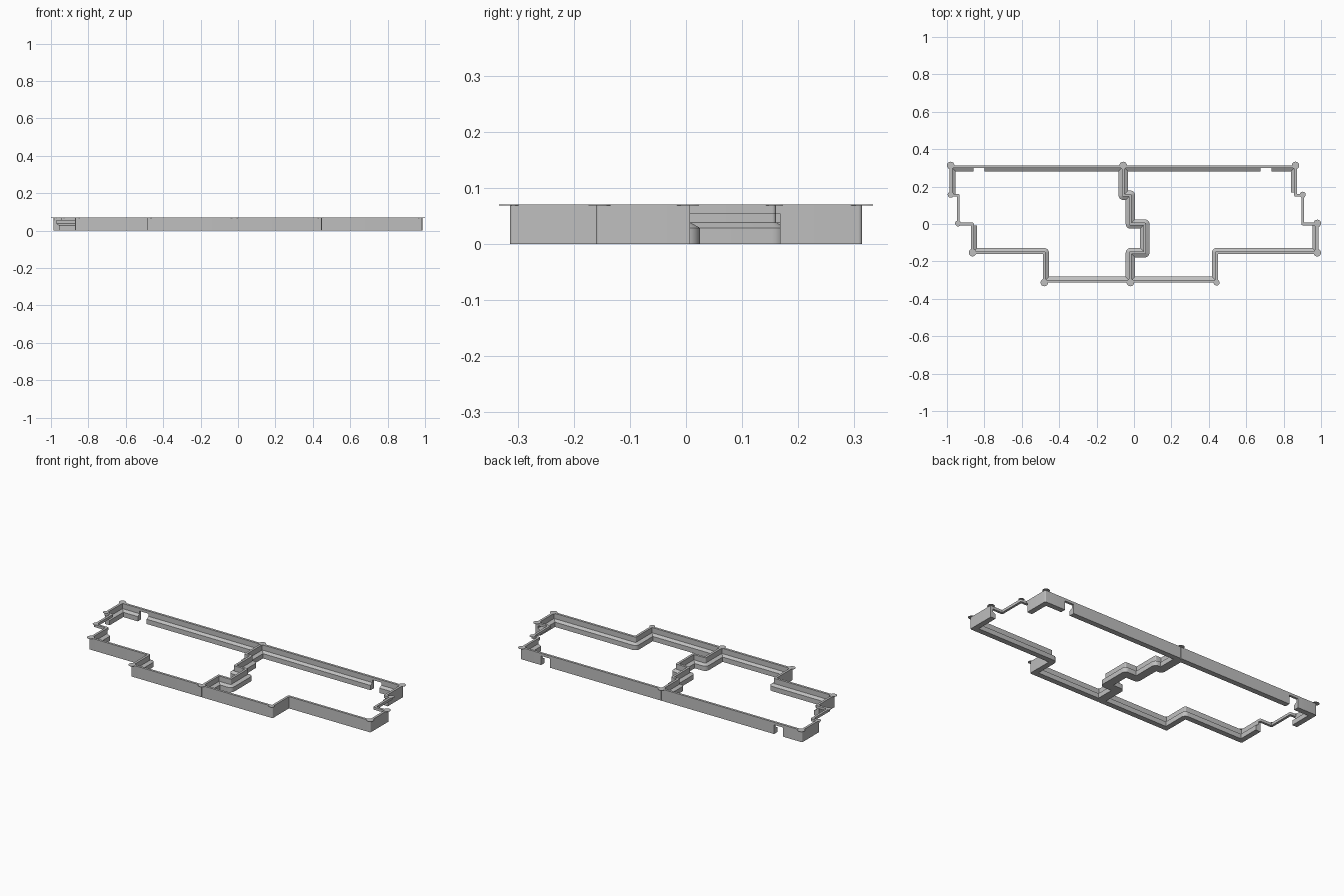
import bpy, bmesh, math
from mathutils import Vector

cube = bpy.data.objects.get("Cube")
if cube:
    bpy.data.objects.remove(cube)

grey = bpy.data.materials.new("plain grey")
grey.use_nodes = True
colour = (0.52, 0.52, 0.52, 1)
grey.diffuse_color = colour
grey.node_tree.nodes["Principled BSDF"].inputs["Base Color"].default_value = colour

# Layout: four staggered rows on a square grid
U = 0.1535
T, W = 0.007, 0.025              # half thickness of the wall, reach of the ledge
H, STRIP = 0.07, 0.0545          # top, underside of the bridging strips
LEDGE_HI, LEDGE_LO = 0.0385, 0.0285
L1 = -6.375 * U
L2, L3, L4 = L1 + U / 4, L1 + U * 3 / 4, L1 + U * 3.25
HALF = 6 * U
M1, M2, M3 = L1 + HALF, L2 + HALF, L3 + HALF
R1, R2, R3, R4 = M1 + HALF, M2 + HALF, M3 + HALF, M2 + 3 * U
TOP, BOT = 2 * U, -2 * U
SLIT = 0.002

WALL = [(-T, 0), (-T, H), (T, H), (T, LEDGE_HI), (W, LEDGE_LO), (W, 0)]
SEAM = [(-W, 0), (-W, LEDGE_LO), (-T, LEDGE_HI), (-T, H),
        (T, H), (T, LEDGE_HI), (W, LEDGE_LO), (W, 0)]
BRIDGE = [(-T, STRIP), (-T, H), (T, H), (T, STRIP)]


def finish(name, bm):
    bmesh.ops.remove_doubles(bm, verts=bm.verts, dist=1e-5)
    bmesh.ops.recalc_face_normals(bm, faces=bm.faces)
    mesh = bpy.data.meshes.new(name)
    bm.to_mesh(mesh)
    bm.free()
    mesh.materials.append(grey)
    obj = bpy.data.objects.new(name, mesh)
    bpy.context.collection.objects.link(obj)
    bpy.ops.object.select_all(action="DESELECT")
    obj.select_set(True)
    bpy.context.view_layer.objects.active = obj
    bpy.ops.object.shade_smooth_by_angle(angle=math.radians(30))


def sweep(name, path, profile, steps=6):
    """Sweep a profile; offsets point left, outer bends round, inner bends mitre."""
    pts = [Vector(p) for p in path]
    dirs = [(b - a).normalized() for a, b in zip(pts, pts[1:])]
    left = [Vector((-d.y, d.x)) for d in dirs]
    bm = bmesh.new()
    rings = []

    def ring(p, normal_of):
        rings.append([bm.verts.new((*(p + normal_of(o) * o), z)) for o, z in profile])

    ring(pts[0], lambda o: left[0])
    for i in range(1, len(pts) - 1):
        a, b = left[i - 1], left[i]
        turn = math.copysign(1, a.x * b.y - a.y * b.x)
        mitre = (a + b) / (1 + a.dot(b))
        for k in range(steps + 1):
            ang = k / steps * math.pi / 2
            arc = a * math.cos(ang) + b * math.sin(ang)
            ring(pts[i], lambda o: mitre if o * turn > 0 else arc)
    ring(pts[-1], lambda o: left[-1])
    n = len(profile)
    for r, s in zip(rings, rings[1:]):
        for j in range(n):
            bm.faces.new((r[j], r[(j + 1) % n], s[(j + 1) % n], s[j]))
    bm.faces.new(rings[0])
    bm.faces.new(rings[-1])
    finish(name, bm)


# Outer walls with the inner ledge, run counter-clockwise
sweep("front_left_half_wall", [(L3, -T), (L3, -U), (L4, -U), (L4, BOT), (M2 - SLIT, BOT)], WALL)
sweep("front_right_half_wall", [(M2 + SLIT, BOT), (R4, BOT), (R4, -U), (R3, -U), (R3, T)], WALL)
sweep("back_corner_wall_a", [(R1, U + 2 * T), (R1, TOP), (0.735, TOP)], WALL)
sweep("back_wall_a", [(0.676, TOP), (M1 + SLIT, TOP)], WALL)
sweep("back_wall_b", [(M1 - SLIT, TOP), (-0.8, TOP)], WALL)
sweep("back_corner_wall_b", [(-0.858, TOP), (L1, TOP), (L1, U)], WALL)

# Stepped divider between the two halves
sweep("middle_divider", [(M1, TOP), (M1, U), (M2, U), (M2, 0), (M3, 0),
                         (M3, -U), (M2, -U), (M2, BOT)], SEAM)

# Thin strips bridging the openings along the top
sweep("side_strip_a", [(R3, 0), (R2, 0), (R2, U), (R1, U), (R1, U + W)], BRIDGE)
sweep("side_strip_b", [(L1, U + W), (L1, U), (L2, U), (L2, 0), (L3, 0), (L3, -W)], BRIDGE)
sweep("back_strip_a", [(0.74, TOP), (0.67, TOP)], BRIDGE)
sweep("back_strip_b", [(-0.795, TOP), (-0.863, TOP)], BRIDGE)

# Paper-thin corner discs flush with the top
BIG, SMALL = 0.02, 0.016
discs = [(L1, TOP, BIG), (M1, TOP, BIG), (R1, TOP, BIG), (L1, U, SMALL), (L2, 0, SMALL),
         (L3, -U, BIG), (L4, BOT, BIG), (M2, BOT, BIG), (R4, BOT, SMALL),
         (R3, -U, BIG), (R3, 0, BIG), (R2, U, SMALL)]
for i, (x, y, r) in enumerate(discs):
    bm = bmesh.new()
    bmesh.ops.create_cone(bm, cap_ends=True, segments=32, radius1=r, radius2=r, depth=0.0015)
    # Discs sit slightly outside the wall line
    dy = 0.006 if y == TOP else -0.006 if y == BOT else 0.003 if y >= 0 else 0
    dx = -0.0015 if x == L1 else 0.0015 if x == R3 else 0
    bmesh.ops.translate(bm, vec=(x + dx, y + dy, H - 0.0005), verts=bm.verts)
    finish("corner_disc_%d" % (i + 1), bm)
